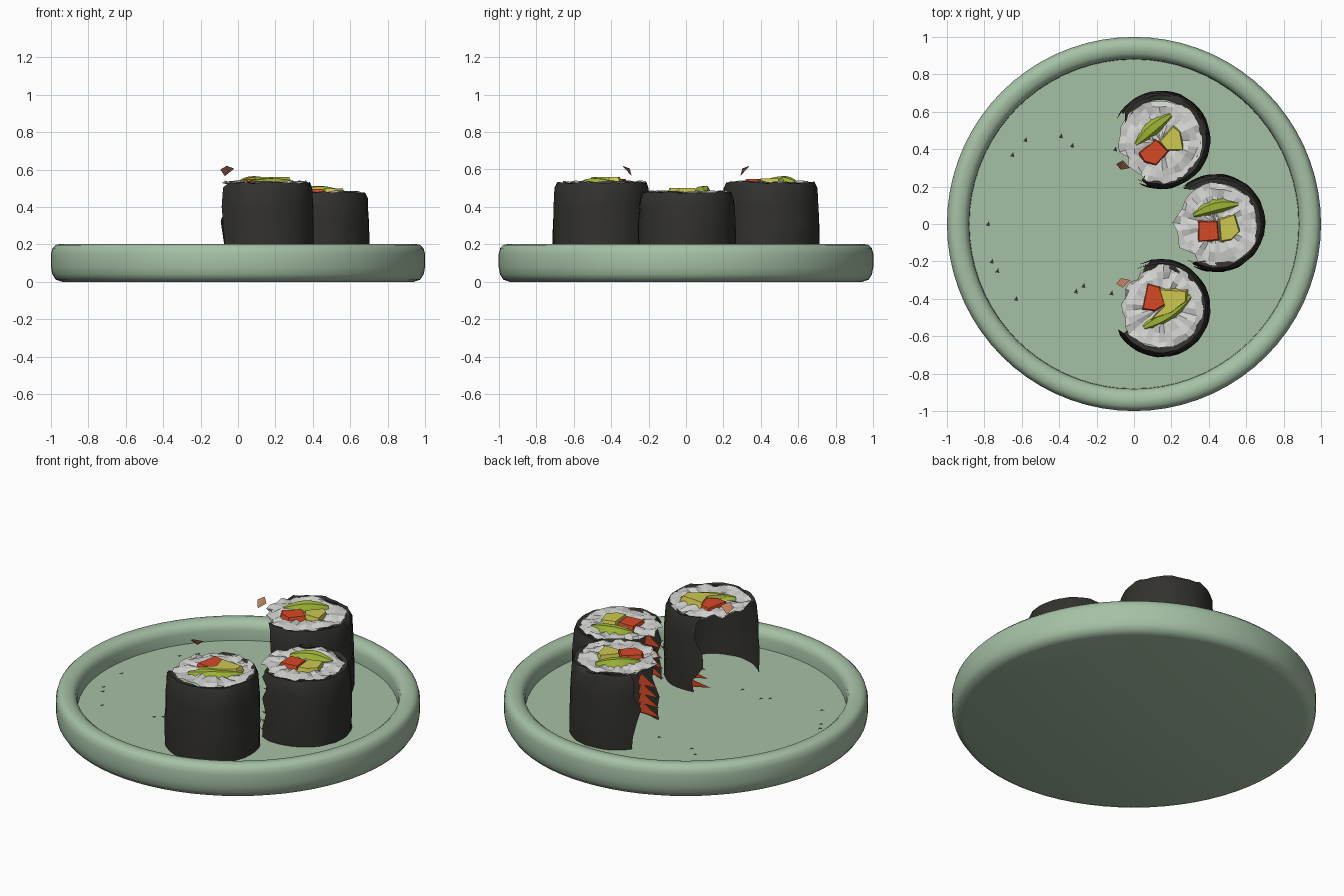
import bpy, bmesh, math, random
from mathutils import Vector

if "Cube" in bpy.data.objects:
    bpy.data.objects.remove(bpy.data.objects["Cube"])

random.seed(4)
FLOOR = 0.09


def material(name, rgb):
    m = bpy.data.materials.new(name)
    m.diffuse_color = (*rgb, 1)
    m.use_nodes = True
    m.node_tree.nodes["Principled BSDF"].inputs["Base Color"].default_value = m.diffuse_color
    return m


GREEN = material("celadon_glaze", (0.38, 0.53, 0.38))
NORI = material("seaweed", (0.032, 0.031, 0.026))
RICE = material("rice_white", (0.66, 0.66, 0.65))
SALMON = material("salmon_red", (0.68, 0.065, 0.018))
AVOCADO = material("avocado_green", (0.37, 0.50, 0.04))
YELLOW = material("avocado_yellow", (0.62, 0.58, 0.08))
FLAKE = material("flake_brown", (0.50, 0.20, 0.11))


def build(name, verts, faces, mat, smooth=None):
    me = bpy.data.meshes.new(name)
    me.from_pydata([tuple(v) for v in verts], [], faces)
    bm = bmesh.new()
    bm.from_mesh(me)
    bmesh.ops.recalc_face_normals(bm, faces=bm.faces)
    bm.to_mesh(me)
    bm.free()
    ob = bpy.data.objects.new(name, me)
    bpy.context.collection.objects.link(ob)
    me.materials.append(mat)
    if smooth:
        bpy.context.view_layer.objects.active = ob
        ob.select_set(True)
        bpy.ops.object.shade_smooth_by_angle(angle=math.radians(smooth))
        ob.select_set(False)
    return ob


def polar(c, r, a, z):
    return Vector((c[0] + r * math.cos(a), c[1] + r * math.sin(a), z))


def plate():
    # Lathed profile: flat base, rounded rim, sunken floor
    prof = [(0.94, 0), (0.975, 0.012), (0.993, 0.04), (1, 0.08), (1, 0.15), (0.992, 0.18),
            (0.975, 0.197), (0.945, 0.203), (0.912, 0.196), (0.89, 0.178), (0.882, 0.15), (0.88, FLOOR)]
    n, k = 72, len(prof)
    verts = [polar((0, 0), r, 2 * math.pi * i / n, z) for i in range(n) for r, z in prof]
    faces = [(i * k + j, (i + 1) % n * k + j, (i + 1) % n * k + j + 1, i * k + j + 1)
             for i in range(n) for j in range(k - 1)]
    faces += [tuple(i * k for i in range(n)), tuple(i * k + k - 1 for i in range(n))]
    build("plate", verts, faces, GREEN, 40)


def wrap(name, c, a0, a1, top):
    # Open seaweed shell with torn ends, rolled in at the top
    prof = [(0.260, FLOOR), (0.262, 0.16), (0.262, 0.24), (0.260, 0.32), (0.257, 0.40),
            (0.251, top - 0.03), (0.238, top), (0.212, top - 0.005)]
    n, k = 30, len(prof)
    tear = [(random.uniform(-9, 9), random.uniform(-9, 9)) for _ in prof]
    verts = []
    for i in range(n + 1):
        for j, (r, z) in enumerate(prof):
            lo, hi = a0 + tear[j][0], a1 + tear[j][1]
            a = math.radians(lo + (hi - lo) * i / n)
            verts.append(polar(c, r + random.uniform(-.003, .003), a, z + (random.uniform(-.006, .006) if j else 0)))
    faces = [(i * k + j, (i + 1) * k + j, (i + 1) * k + j + 1, i * k + j + 1)
             for i in range(n) for j in range(k - 1)]
    build(name, verts, faces, NORI, 50)


def rice(name, c, a0, a1, top):
    # Lumpy cap, ragged where the wrap is missing
    n, rings = 32, [0.05, 0.10, 0.15, 0.19, 0.222]
    verts = [Vector((c[0], c[1], top))]
    for j, r in enumerate(rings):
        for i in range(n):
            deg = a0 + 360 * i / n
            rr = r + random.uniform(-.008, .008)
            if j == 4 and deg > a1:
                rr = random.uniform(0.19, 0.235)
            verts.append(polar(c, rr, math.radians(deg), top + random.uniform(-.012, .012)))
    faces = [(0, 1 + i, 1 + (i + 1) % n) for i in range(n)]
    for j in range(len(rings) - 1):
        for i in range(n):
            p, q = 1 + j * n, 1 + (j + 1) * n
            faces.append((p + i, q + i, q + (i + 1) % n, p + (i + 1) % n))
    build(name, verts, faces, RICE)


def filling(name, pts, z, h, mat):
    # Low chunk with sloping sides resting in the rice
    mid = sum((Vector(p) for p in pts), Vector((0, 0))) / len(pts)
    n = len(pts)
    verts = [Vector((*p, z - 0.012)) for p in pts]
    for p in pts:
        q = mid + (Vector(p) - mid) * 0.85
        verts.append(Vector((q.x, q.y, z + h)))
    faces = [(i, (i + 1) % n, n + (i + 1) % n, n + i) for i in range(n)] + [tuple(range(n, 2 * n))]
    build(name, verts, faces, mat)


def crescent(name, p, q, width, bend, z, h):
    # Avocado slice: curved, tapered and ridged
    p, q = Vector(p), Vector(q)
    d = q - p
    side = Vector((-d.y, d.x)).normalized()
    verts, n = [], 8
    for i in range(n + 1):
        t = i / n
        s = math.sin(math.pi * (0.1 + 0.8 * t))
        m = p + d * t + side * bend * s
        w = width / 2 * s
        for off, up in ((-w, -.012), (-w * .5, h * .9), (w * .4, h), (w, -.012)):
            v = m + side * off
            verts.append(Vector((v.x, v.y, z + up * (s if up > 0 else 1))))
    faces = [(4 * i + j, 4 * i + j + 1, 4 * i + j + 5, 4 * i + j + 4) for i in range(n) for j in range(3)]
    faces += [(0, 1, 2, 3), tuple(4 * n + j for j in range(4))]
    build(name, verts, faces, AVOCADO)


def lining(name, c, a, s):
    # Torn salmon spikes inside the open edge of the wrap
    verts, faces = [], []
    for i in range(4):
        z = FLOOR + 0.01 + 0.055 * i
        for ang, zz in ((a + s * 28, z), (a + s * 24, z + 0.07), (a - s * (14 - 3 * i), z + 0.02)):
            verts.append(polar(c, 0.252, math.radians(ang), zz))
        faces.append((3 * i, 3 * i + 1, 3 * i + 2))
    build(name, verts, faces, SALMON)


plate()

# Three rolls: name, centre, wrap start and end angles, height, lining edge
rolls = [("back_roll", (0.145, 0.45), -110, 150, 0.53, -110, 1),
         ("front_roll", (0.145, -0.45), -150, 110, 0.53, 110, -1),
         ("right_roll", (0.44, 0.005), -115, 128, 0.478, -115, 1)]
for name, c, a0, a1, top, edge, s in rolls:
    wrap(name + "_seaweed", c, a0, a1, top)
    rice(name + "_rice", (c[0], c[1] - 0.01 * s), a0, a1, top)
    lining(name + "_torn_salmon", c, edge, s)

# Fillings of the back roll
crescent("back_avocado", (0.01, 0.42), (0.20, 0.58), 0.085, 0.015, 0.53, 0.035)
filling("back_yellow", [(.13, .44), (.21, .53), (.25, .50), (.27, .39), (.17, .39)], 0.53, 0.022, YELLOW)
filling("back_salmon", [(.02, .38), (.12, .46), (.19, .39), (.12, .31), (.05, .33)], 0.53, 0.018, SALMON)
# Fillings of the right roll
crescent("right_avocado", (0.32, 0.04), (0.56, 0.10), 0.085, 0.025, 0.478, 0.035)
filling("right_yellow", [(.45, .03), (.54, .06), (.57, -.04), (.52, -.09), (.46, -.10)], 0.478, 0.022, YELLOW)
filling("right_salmon", [(.34, .02), (.45, .02), (.46, -.09), (.34, -.10)], 0.478, 0.018, SALMON)
# Fillings of the front roll
crescent("front_avocado", (0.05, -0.55), (0.30, -0.38), 0.09, -0.015, 0.53, 0.025)
filling("front_yellow", [(.13, -.34), (.29, -.35), (.29, -.41), (.20, -.48), (.08, -.52), (.16, -.44)],
        0.535, 0.024, YELLOW)
filling("front_salmon", [(.07, -.31), (.14, -.33), (.18, -.43), (.11, -.47), (.04, -.46)], 0.53, 0.02, SALMON)

# Loose flakes above the roll edges
for name, s in (("back_flake", 1), ("front_flake", -1)):
    build(name, [(-.095, s * .32, .60), (-.06, s * .34, .62), (-.02, s * .30, .605), (-.07, s * .29, .565)],
          [(0, 1, 3), (1, 2, 3)], FLAKE)

# Tiny seaweed scraps lying on the empty half of the plate
verts, faces = [], []
for x, y in ((-.78, 0), (-.76, -.2), (-.73, -.25), (-.65, .37), (-.58, .45), (-.39, .47), (-.33, .42),
             (-.31, -.36), (-.27, -.33), (-.1, .4), (-.12, -.37), (-.63, -.4)):
    for dx, dy in ((-.012, -.008), (.01, -.012), (.004, .015)):
        verts.append((x + dx, y + dy, FLOOR + 0.003))
    faces.append((len(verts) - 3, len(verts) - 2, len(verts) - 1))
build("seaweed_scraps", verts, faces, NORI)
